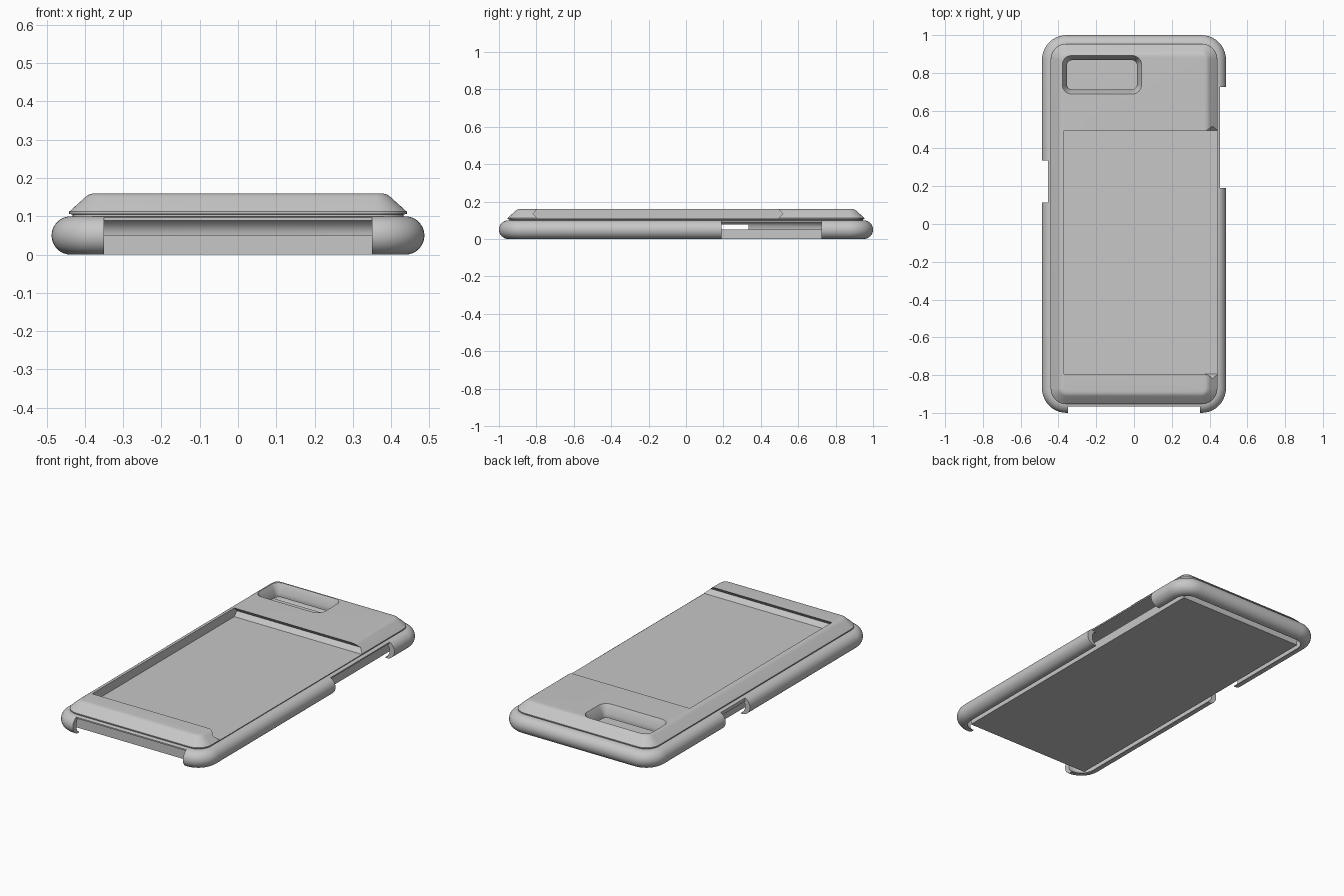
import bpy, bmesh, math
from mathutils import Vector

cube = bpy.data.objects.get("Cube")
if cube:
    bpy.data.objects.remove(cube, do_unlink=True)

HALF_W, HALF_L, CORNER = 0.487, 1.0, 0.13

grey = bpy.data.materials.new("case grey")
grey.use_nodes = True
grey.diffuse_color = (0.57, 0.57, 0.57, 1)
grey.node_tree.nodes["Principled BSDF"].inputs["Base Color"].default_value = grey.diffuse_color


def rounded_rect(hw, hl, r, steps=10):
    """Outline of a rounded rectangle, anticlockwise."""
    pts = []
    for k, (sx, sy) in enumerate([(1, 1), (-1, 1), (-1, -1), (1, -1)]):
        for i in range(steps + 1):
            a = math.pi / 2 * (k + i / steps)
            pts.append((sx * (hw - r) + r * math.cos(a), sy * (hl - r) + r * math.sin(a)))
    return pts


def loft(name, rings):
    """Capped solid through rings of 3D points."""
    bm = bmesh.new()
    loops = [[bm.verts.new(p) for p in ring] for ring in rings]
    n = len(loops[0])
    for a, b in zip(loops, loops[1:]):
        for i in range(n):
            j = (i + 1) % n
            bm.faces.new((a[i], a[j], b[j], b[i]))
    bm.faces.new(loops[0][::-1])
    bm.faces.new(loops[-1])
    bmesh.ops.recalc_face_normals(bm, faces=bm.faces)
    mesh = bpy.data.meshes.new(name)
    bm.to_mesh(mesh)
    bm.free()
    mesh.materials.append(grey)
    obj = bpy.data.objects.new(name, mesh)
    bpy.context.collection.objects.link(obj)
    return obj


def shell(name, profile, hw=HALF_W, hl=HALF_L, r=CORNER, centre=(0, 0)):
    """Rounded-rectangle solid following (inset, z) pairs."""
    rings = []
    for inset, z in profile:
        outline = rounded_rect(hw - inset, hl - inset, max(r - inset, 0.015))
        rings.append([(x + centre[0], y + centre[1], z) for x, y in outline])
    return loft(name, rings)


def box(name, x0, x1, y0, y1, z0, z1):
    outline = [(x0, y0), (x1, y0), (x1, y1), (x0, y1)]
    return loft(name, [[(x, y, z) for x, y in outline] for z in (z0, z1)])


def cut(target, cutter):
    cutter.hide_render = True
    mod = target.modifiers.new("cut", "BOOLEAN")
    mod.operation = "DIFFERENCE"
    mod.solver = "EXACT"
    mod.object = cutter
    bpy.context.view_layer.objects.active = target
    bpy.ops.object.modifier_apply(modifier=mod.name)
    bpy.data.objects.remove(cutter, do_unlink=True)


def smooth(obj):
    bpy.ops.object.select_all(action="DESELECT")
    obj.select_set(True)
    bpy.context.view_layer.objects.active = obj
    bpy.ops.object.shade_smooth_by_angle(angle=math.radians(30))


def camera_cutter():
    # Window that narrows towards the inside
    return shell("camera_cutter", [(-0.005, 0.17), (0, 0.16), (0.025, 0.115), (0.025, 0.07)],
                 hw=0.21, hl=0.102, r=0.05, centre=(-0.17, 0.79))


# Case body with half-round sides
R = 0.05
arc = [-math.pi / 2 + math.pi * i / 16 for i in range(17)]
body = shell("case_body", [(R - R * math.cos(a), R + R * math.sin(a)) for a in arc])

# Hollow for the device, with a lip curling in underneath
cut(body, shell("hollow_cutter", [(0.058, -0.01), (0.058, 0.004), (0.042, 0.015), (0.032, 0.035),
                                  (0.032, 0.06), (0.042, 0.078), (0.058, 0.089)]))

# Openings in the sides and the front end
for side, y0, y1, top in [(1, 0.19, 0.725, 0.089), (-1, 0.115, 0.335, 0.077)]:
    for inner, z1 in [(0.455, 0.2), (0.40, top)]:
        x0, x1 = sorted((side * inner, side * 0.6))
        cut(body, box("side_cutter", x0, x1, y0, y1, -0.02, z1))
cut(body, box("end_cutter", -0.35, 0.35, -1.1, -0.967, -0.02, 0.2))
cut(body, box("end_lip_cutter", -0.35, 0.35, -1.1, -0.91, -0.02, 0.089))
cut(body, camera_cutter())
smooth(body)

# Raised back with sloping edges
back = shell("raised_back", [(0.055, 0.095), (0.055, 0.105), (0.046, 0.106), (0.046, 0.112),
                             (0.088, 0.150), (0.096, 0.156), (0.105, 0.159), (0.116, 0.16)])

# Card slot, open on the left, with grooved ends
slot = [(-0.795, 0.11), (0.495, 0.11), (0.518, 0.135), (0.495, 0.16),
        (0.495, 0.18), (-0.795, 0.18), (-0.795, 0.16), (-0.818, 0.135)]
cut(back, loft("slot_cutter", [[(x, y, z) for y, z in slot] for x in (-0.37, 0.6)]))
cut(back, camera_cutter())
smooth(back)

# Flat slab held inside the case
box("inner_slab", -0.402, 0.402, -0.90, 0.90, 0, 0.051)
